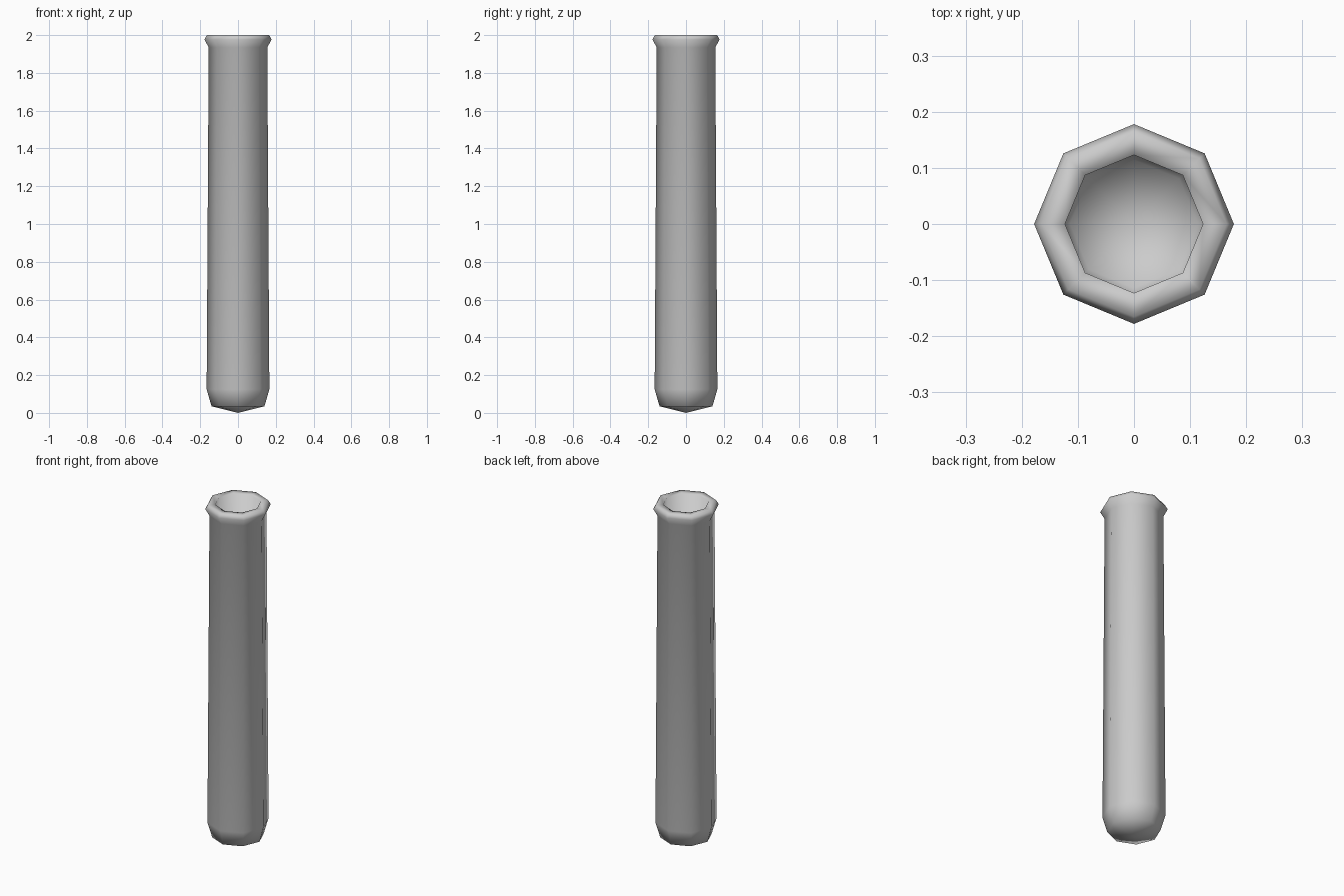
import bpy, bmesh, math

if "Cube" in bpy.data.objects:
    bpy.data.objects.remove(bpy.data.objects["Cube"])

SIDES = 8

# Outer wall, rolled rim, then inner wall: (radius, height)
profile = [
    (0.140, 0.035), (0.166, 0.125), (0.155, 1.935),
    (0.178, 1.977), (0.165, 2.0), (0.123, 1.998),
    (0.134, 0.14), (0.114, 0.065),
]

bm = bmesh.new()
rings = [[bm.verts.new((r * math.cos(i * math.tau / SIDES),
                        r * math.sin(i * math.tau / SIDES), z))
          for i in range(SIDES)] for r, z in profile]

# Walls between neighbouring rings
for low, high in zip(rings, rings[1:]):
    for i in range(SIDES):
        j = (i + 1) % SIDES
        bm.faces.new((low[i], low[j], high[j], high[i]))

# Pointed outer bottom and inner bowl bottom
for ring, z in ((rings[0], 0.0), (rings[-1], 0.035)):
    tip = bm.verts.new((0, 0, z))
    for i in range(SIDES):
        bm.faces.new((ring[i], ring[(i + 1) % SIDES], tip))

bmesh.ops.recalc_face_normals(bm, faces=bm.faces[:])
for f in bm.faces:
    f.smooth = True

mesh = bpy.data.meshes.new("tube")
bm.to_mesh(mesh)
bm.free()
tube = bpy.data.objects.new("tube", mesh)
bpy.context.collection.objects.link(tube)
